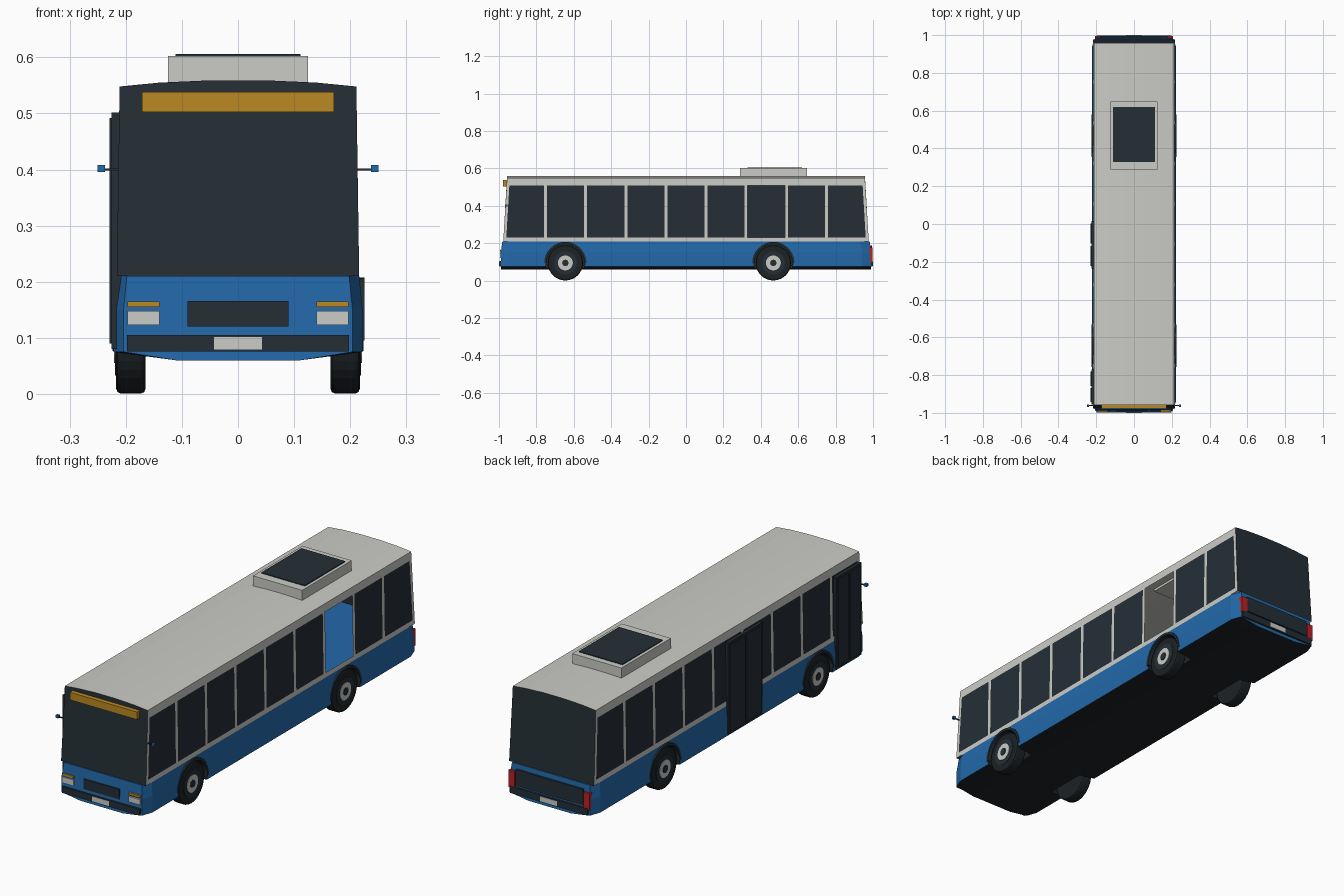
import bpy, bmesh, math
from mathutils import Matrix

if "Cube" in bpy.data.objects:
    bpy.data.objects.remove(bpy.data.objects["Cube"])


def material(name, r, g, b):
    m = bpy.data.materials.new(name)
    m.use_nodes = True
    m.diffuse_color = (r, g, b, 1)
    m.node_tree.nodes["Principled BSDF"].inputs["Base Color"].default_value = (r, g, b, 1)
    return m


WHITE = material("off white", .6, .6, .57)
BLUE = material("blue paint", .016, .14, .4)
DARK = material("dark glass", .018, .028, .037)
RUBBER = material("black rubber", .012, .016, .019)
AMBER = material("amber", .5, .25, .016)
RED = material("red lamp", .5, .015, .02)


def finish(name, bm, *mats):
    mesh = bpy.data.meshes.new(name)
    bm.to_mesh(mesh)
    bm.free()
    for m in mats:
        mesh.materials.append(m)
    ob = bpy.data.objects.new(name, mesh)
    bpy.context.scene.collection.objects.link(ob)
    return ob


def box(name, mat, x0, x1, y0, y1, z0, z1):
    bm = bmesh.new()
    bmesh.ops.create_cube(bm, size=1)
    for v in bm.verts:
        v.co.x = x1 if v.co.x > 0 else x0
        v.co.y = y1 if v.co.y > 0 else y0
        v.co.z = z1 if v.co.z > 0 else z0
    return finish(name, bm, mat)


def disc(name, mat, x0, x1, y, z, radius, sides=28, bevel=0):
    bm = bmesh.new()
    turn = Matrix.Translation(((x0 + x1) / 2, y, z)) @ Matrix.Rotation(math.pi / 2, 4, 'Y')
    bmesh.ops.create_cone(bm, cap_ends=True, segments=sides, radius1=radius,
                          radius2=radius, depth=abs(x1 - x0), matrix=turn)
    if bevel:
        rims = [e for e in bm.edges if abs(e.verts[0].co.x - e.verts[1].co.x) < 1e-5]
        bmesh.ops.bevel(bm, geom=rims, offset=bevel, segments=2, affect='EDGES', profile=.5)
    return finish(name, bm, mat)


# Lower body: cross-sections lofted along the length, with a dark underside
def lower_body():
    bm = bmesh.new()
    rings = []
    for y, w in ((-.99, .204), (-.94, .222), (.94, .222), (.99, .204)):
        half = [(.11, .06), (w, .075), (w, .15), (w - .006, .21)]
        ring = half + [(-x, z) for x, z in reversed(half)]
        rings.append([bm.verts.new((x, y - math.copysign(.008, y) * (z > .2), z))
                      for x, z in ring])
    for a, b in zip(rings, rings[1:]):
        for i in range(len(a)):
            j = (i + 1) % len(a)
            bm.faces.new((a[i], a[j], b[j], b[i]))
    bm.faces.new(rings[0])
    bm.faces.new(rings[-1])
    bmesh.ops.recalc_face_normals(bm, faces=bm.faces)
    for f in bm.faces:
        f.material_index = int(f.normal.z < -.5)
    return finish("lower_body", bm, BLUE, RUBBER)


AXLES = (-.645, .467)
HUB_Z = .095
body = lower_body()

# Wheel wells cut into the lower body
for y in AXLES:
    for s in (-1, 1):
        cutter = disc("well_cutter", RUBBER, s * .14, s * .3, y, HUB_Z, .105)
        cutter.hide_render = True
        mod = body.modifiers.new("well", 'BOOLEAN')
        mod.operation = 'DIFFERENCE'
        mod.solver = 'EXACT'
        mod.material_mode = 'TRANSFER'
        mod.object = cutter
        bpy.context.view_layer.objects.active = body
        bpy.ops.object.modifier_apply(modifier=mod.name)
        bpy.data.objects.remove(cutter)


# Upper body: side walls with window panes, curved roof and dark glazed ends
def upper_body():
    bm = bmesh.new()
    base, top = .21, .548
    pitch = .2145

    def point(s, y, z):
        t = (z - base) / (top - base)
        if abs(y) > .9:
            y -= math.copysign(.02 * t, y)
        return bm.verts.new((s * (.216 - .005 * t), y, z))

    def face(verts, mat):
        bm.faces.new(verts).material_index = mat

    ys = [-.977]
    for i in range(9):
        mid = (i - 4) * pitch
        ys += [mid - .099, mid + .099]
    ys[1], ys[-1] = -.962, .962
    ys.append(.977)
    zs = [base, .232, .51, top]
    for s in (-1, 1):
        grid = [[point(s, y, z) for z in zs] for y in ys]
        for i in range(len(ys) - 1):
            for k in range(3):
                pane = k == 1 and i % 2 == 1
                if pane and s == 1 and i == 13:   # open window
                    continue
                quad = [grid[i][k], grid[i + 1][k], grid[i + 1][k + 1], grid[i][k + 1]]
                face(quad if s > 0 else quad[::-1], int(pane))
    arc = [(-.211, top), (-.14, .555), (-.05, .559), (.05, .559), (.14, .555), (.211, top)]
    front = [bm.verts.new((x, -.957, z)) for x, z in arc]
    back = [bm.verts.new((x, .957, z)) for x, z in arc]
    for i in range(len(arc) - 1):
        face((front[i], front[i + 1], back[i + 1], back[i]), 0)
    face([point(-1, -.977, base), point(1, -.977, base)] + front[::-1], 1)
    face([point(1, .977, base), point(-1, .977, base)] + back, 1)
    bmesh.ops.remove_doubles(bm, verts=bm.verts, dist=.0004)
    return finish("upper_body", bm, WHITE, DARK)


upper_body()

# Roof unit
box("roof_unit", WHITE, -.125, .125, .288, .648, .545, .602)
box("roof_unit_panel", DARK, -.111, .111, .328, .62, .6, .606)

# Front details
box("destination_sign", AMBER, -.171, .171, -.978, -.95, .503, .538)
box("front_grille", DARK, -.09, .09, -.993, -.985, .12, .166)
box("front_bumper", DARK, -.198, .198, -.998, -.98, .076, .105)
box("front_plate", WHITE, -.043, .043, -1, -.99, .079, .102)

# Rear details
box("rear_panel", DARK, -.172, .172, .98, .994, .115, .188)
box("rear_bumper", DARK, -.198, .198, .98, .998, .076, .107)
box("rear_plate", WHITE, -.043, .043, .99, 1, .079, .102)


def pair(name, mat, x0, x1, *rest):
    box("left_" + name, mat, x0, x1, *rest)
    box("right_" + name, mat, -x1, -x0, *rest)


pair("headlight", WHITE, .14, .197, -.994, -.985, .123, .148)
pair("indicator", AMBER, .14, .197, -.994, -.985, .155, .165)
pair("tail_lamp", RED, .175, .206, .975, .996, .1, .178)
pair("mirror_arm", DARK, .21, .24, -.963, -.957, .398, .402)
pair("mirror", BLUE, .237, .25, -.968, -.955, .396, .408)

# Doors on the right-hand side, each with raised leaves
for name, y0, y1 in (("front_door", -.955, -.77), ("middle_door", -.235, .015)):
    box(name, DARK, -.225, -.205, y0, y1, .08, .502)
    mid = (y0 + y1) / 2
    for a, b in ((y0 + .012, mid - .006), (mid + .006, y1 - .012)):
        box(name + "_leaf", DARK, -.229, -.22, a, b, .09, .492)


# Arch lip: a flat half ring around each wheel opening
def arch_lip(s, y):
    bm = bmesh.new()
    rows = []
    for i in range(17):
        a = math.pi * i / 16
        rows.append([bm.verts.new((s * x, y + r * math.cos(a), HUB_Z + r * math.sin(a)))
                     for x, r in ((.21, .102), (.225, .102), (.225, .113), (.21, .113))])
    for a, b in zip(rows, rows[1:]):
        for k in range(4):
            j = (k + 1) % 4
            bm.faces.new((a[k], a[j], b[j], b[k]))
    bm.faces.new(rows[0])
    bm.faces.new(rows[-1])
    bmesh.ops.recalc_face_normals(bm, faces=bm.faces)
    finish("arch_lip", bm, DARK)


# Wheels
for y in AXLES:
    for s in (-1, 1):
        arch_lip(s, y)
        disc("tyre", RUBBER, s * .165, s * .217, y, HUB_Z, .094, 32, .008)
        disc("wheel_face", DARK, s * .21, s * .219, y, HUB_Z, .062)
        disc("rim", WHITE, s * .21, s * .221, y, HUB_Z, .04)
        disc("hub_cap", DARK, s * .21, s * .224, y, HUB_Z, .018, 8)
